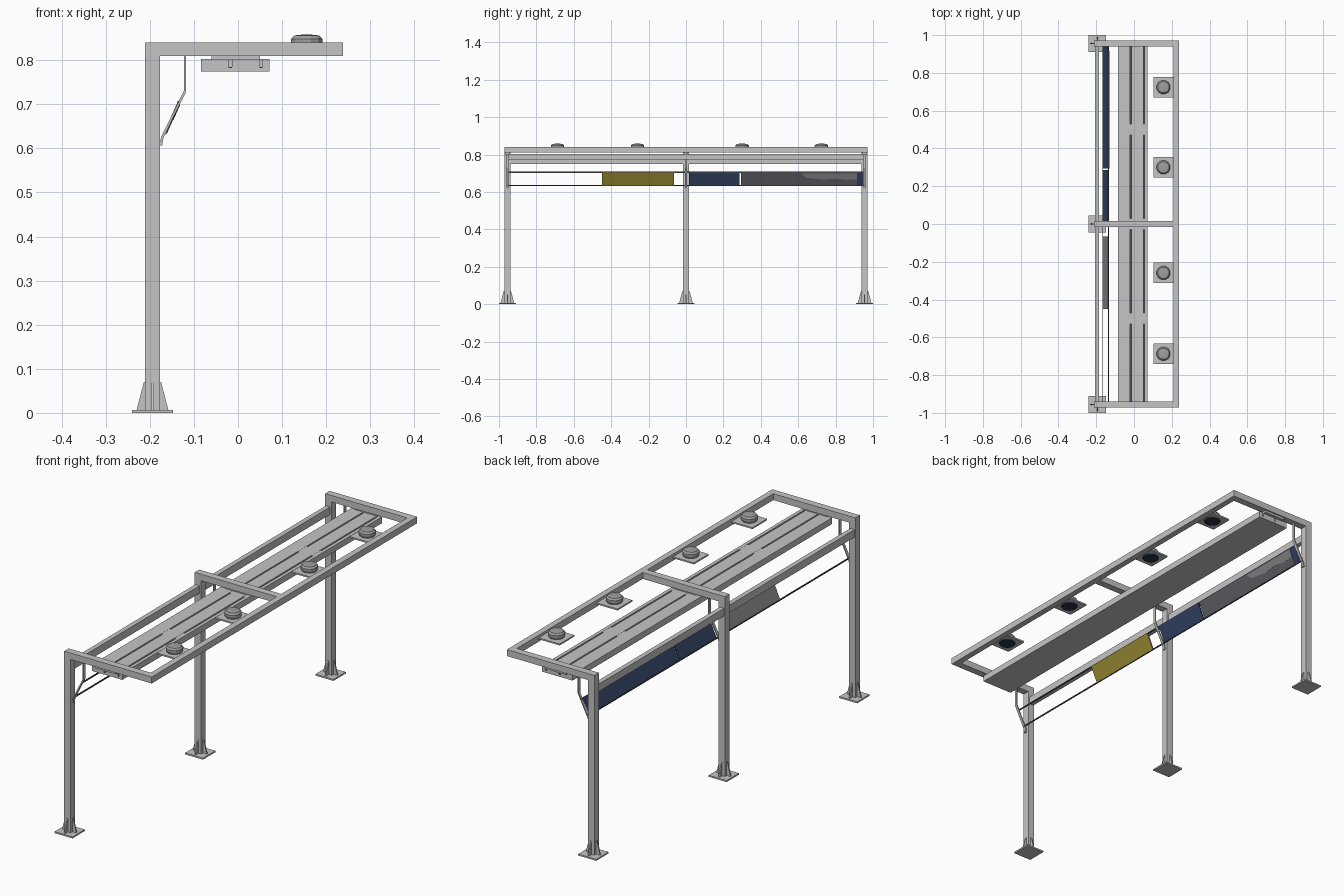
import bpy, bmesh, math
from mathutils import Vector

if "Cube" in bpy.data.objects:
    bpy.data.objects.remove(bpy.data.objects["Cube"])


def mat(name, c):
    m = bpy.data.materials.new(name)
    m.diffuse_color = (*c, 1)
    m.use_nodes = True
    m.node_tree.nodes["Principled BSDF"].inputs["Base Color"].default_value = m.diffuse_color
    return m


STEEL = mat("light_grey_steel", (0.56, 0.56, 0.56))
LAMP = mat("mid_grey_lamp", (0.34, 0.35, 0.36))
DARK = mat("dark_grey", (0.07, 0.07, 0.075))
NAVY = mat("navy_blue", (0.035, 0.06, 0.14))
LENS = mat("dark_lens", (0.025, 0.035, 0.06))
YELLOW = mat("olive_yellow", (0.33, 0.27, 0.035))
BACK = mat("panel_back_grey", (0.24, 0.25, 0.26))
SLATE = mat("slate_grey", (0.12, 0.12, 0.14))


def finish(name, bm, m):
    bmesh.ops.recalc_face_normals(bm, faces=bm.faces[:])
    me = bpy.data.meshes.new(name)
    bm.to_mesh(me)
    bm.free()
    me.materials.append(m)
    ob = bpy.data.objects.new(name, me)
    bpy.context.collection.objects.link(ob)
    return ob


def box(name, x, y, z, m):
    bm = bmesh.new()
    bmesh.ops.create_cube(bm, size=1)
    for v in bm.verts:
        v.co = [(a + b) / 2 + c * (b - a) for (a, b), c in zip((x, y, z), v.co)]
    return finish(name, bm, m)


def prism(name, pts, offset, m):
    """Extrude a planar outline by an offset vector."""
    bm = bmesh.new()
    f = bm.faces.new([bm.verts.new(p) for p in pts])
    r = bmesh.ops.extrude_face_region(bm, geom=[f])
    vs = [g for g in r["geom"] if isinstance(g, bmesh.types.BMVert)]
    bmesh.ops.translate(bm, verts=vs, vec=offset)
    bm.faces.ensure_lookup_table()
    if not any(len(e.link_faces) == 1 for e in bm.edges):
        pass
    else:
        bm.faces.new([v for v in f.verts])
    return finish(name, bm, m)


def lathe(name, centre, rings, m, n=12):
    """Stack of (radius, z) rings with capped ends."""
    bm = bmesh.new()
    loops = [[bm.verts.new((centre[0] + r * math.cos(2 * math.pi * (i + .5) / n),
                            centre[1] + r * math.sin(2 * math.pi * (i + .5) / n), z))
              for i in range(n)] for r, z in rings]
    for a, b in zip(loops, loops[1:]):
        for i in range(n):
            j = (i + 1) % n
            bm.faces.new((a[i], a[j], b[j], b[i]))
    bm.faces.new(loops[0])
    bm.faces.new(loops[-1])
    return finish(name, bm, m)


PX, W = -0.194, 0.0165          # post centre and half width
POSTS = (-0.955, 0.0, 0.955)

for k, py in enumerate(POSTS):
    # post, roof arm and foot
    box(f"post_{k}", (PX - W, PX + W), (py - W, py + W), (0, 0.84), STEEL)
    box(f"roof_arm_{k}", (PX + W, 0.238), (py - W, py + W), (0.81, 0.84), STEEL)
    box(f"base_plate_{k}", (PX - .046, PX + .046), (py - .045, py + .045), (0, 0.007), STEEL)
    # four triangular gussets
    for g, (dx, dy) in enumerate(((1, 0), (-1, 0), (0, 1), (0, -1))):
        t = Vector((dy, dx, 0)) * 0.006
        out = Vector((dx, dy, 0))
        c = Vector((PX, py, 0)) - t / 2
        up = Vector((0, 0, 1))
        prism(f"gusset_{k}_{g}", [c + out * W + up * .007, c + out * .036 + up * .007,
                                  c + out * (W + .003) + up * .07, c + out * W + up * .07], t, STEEL)
    # bent bracket holding the sign rails
    outline = [(-.123, .81), (-.118, .81), (-.118, .728), (-.169, .625), (-.172, .607),
               (-.178, .607), (-.174, .627), (-.123, .730)]
    prism(f"sign_bracket_{k}", [(x, py - .006, z) for x, z in outline], (0, .012, 0), STEEL)
    # hanger between roof arm and ceiling tray
    box(f"tray_hanger_{k}", (-.06, .05), (py - .01, py + .01), (.80, .812), STEEL)

# long rails
box("front_rail", (0.21, 0.238), (-0.97, 0.97), (0.81, 0.84), STEEL)
box("back_rail", (-0.207, -0.185), (-0.945, 0.945), (0.75, 0.785), STEEL)

# ceiling tray: base, three planks, grooves and cross straps
box("tray_base", (-.084, .072), (-.95, .95), (.774, .782), STEEL)
for k, x in enumerate(((-.084, -.021), (-.014, .049), (.056, .072))):
    box(f"tray_plank_{k}", x, (-.95, .95), (.782, .803), STEEL)
for k, x in enumerate((-.0175, .0525)):
    box(f"tray_groove_{k}", (x - .0035, x + .0035), (-.949, .949), (.781, .785), DARK)
    for s in (-.5, 0, .5):
        box(f"groove_strap_{k}_{s}", (x - .004, x + .004), (s - .03, s + .03), (.785, .8025), STEEL)

# lamps on square plates beside the front rail
for k, ly in enumerate((-.687, -.259, .30, .724)):
    box(f"lamp_plate_{k}", (.103, .211), (ly - .054, ly + .054), (.821, .828), STEEL)
    lathe(f"lamp_housing_{k}", (.156, ly),
          ((.033, .828), (.037, .838), (.037, .848), (.030, .856), (.012, .858)), LAMP)
    lathe(f"lamp_lens_{k}", (.156, ly), ((.034, .817), (.037, .8215)), LENS)

# sloping sign panels
LOW, HIGH = Vector((-.166, 0, .635)), Vector((-.135, 0, .705))
NORMAL = Vector((.07, 0, -.031)).normalized()   # readable side, towards +x and down


def sign(name, y, m, off=0.0, thick=.004, t=(0, 1)):
    a, b = LOW.lerp(HIGH, t[0]) + NORMAL * off, LOW.lerp(HIGH, t[1]) + NORMAL * off
    yv = Vector((0, 1, 0))
    return prism(name, [a + yv * y[0], b + yv * y[0], b + yv * y[1], a + yv * y[1]],
                 NORMAL * thick, m)


for nm, p in (("lower", LOW), ("upper", HIGH)):
    box(f"{nm}_sign_rod", (p.x - .002, p.x + .002), (-.955, .955), (p.z - .003, p.z + .003), DARK)
sign("yellow_sign_back", (-.45, -.065), BACK, -.002, .003)
sign("yellow_sign_face", (-.45, -.065), YELLOW, .001, .003)
sign("short_blue_sign", (.015, .285), NAVY, -.002, .006)
sign("long_blue_sign", (.293, .95), NAVY, -.002, .006)
sign("slate_sign_face", (.293, .915), SLATE, .004, .001)

# pale irregular patch on the long sign
patch = ((.62, .93), (.64, .62), (.73, .48), (.80, .55), (.86, .45), (.915, .5), (.915, .95))
prism("pale_sign_patch", [LOW.lerp(HIGH, t) + NORMAL * .005 + Vector((0, y, 0)) for y, t in patch],
      NORMAL * .001, BACK)
